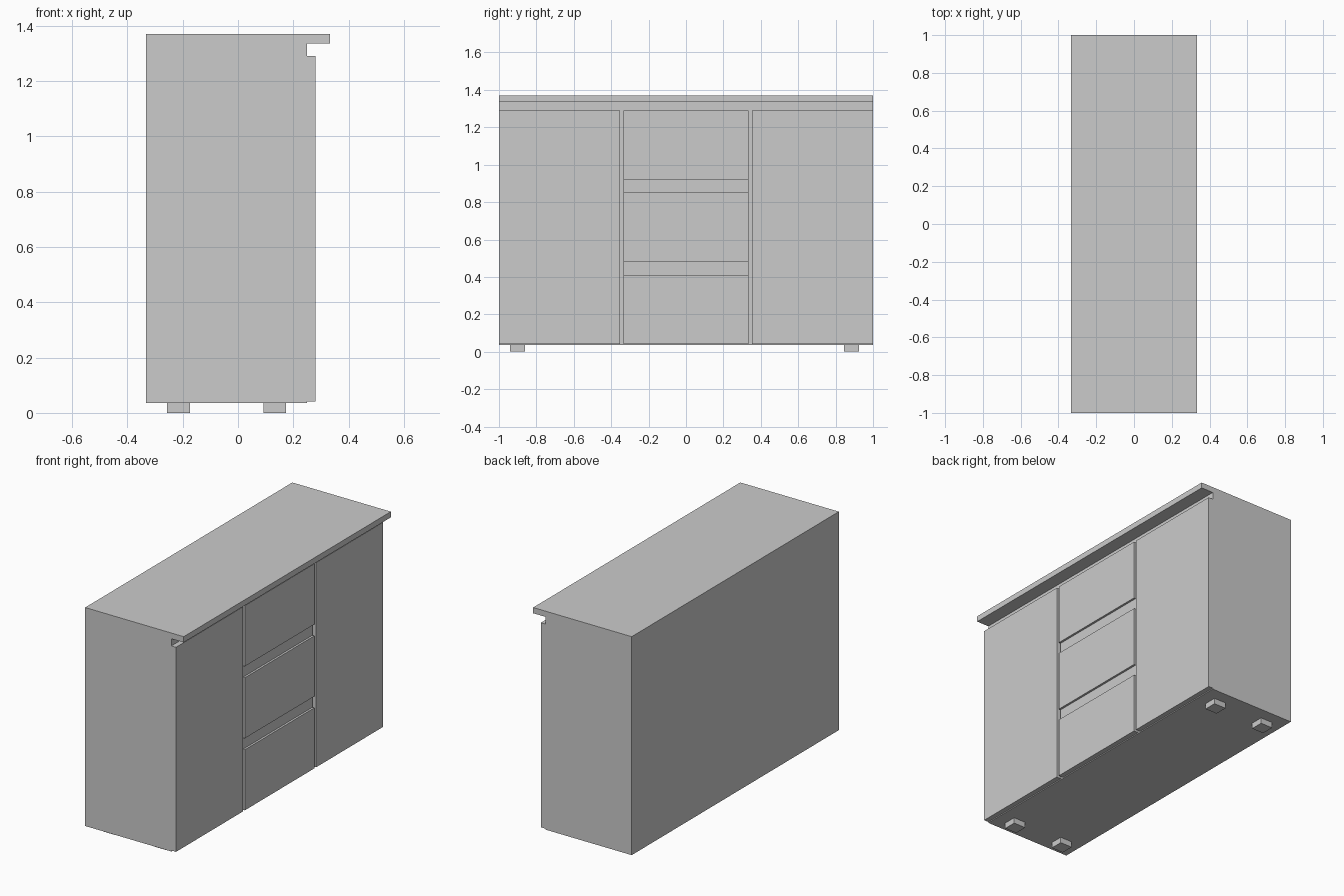
import bpy

if "Cube" in bpy.data.objects:
    bpy.data.objects.remove(bpy.data.objects["Cube"])


def box(name, x0, x1, y0, y1, z0, z1):
    """Axis-aligned box given by its limits."""
    bpy.ops.mesh.primitive_cube_add(
        size=1, location=((x0 + x1) / 2, (y0 + y1) / 2, (z0 + z1) / 2))
    ob = bpy.context.object
    ob.name = name
    ob.scale = (x1 - x0, y1 - y0, z1 - z0)
    bpy.ops.object.transform_apply(location=False, rotation=False, scale=True)
    return ob


BACK, CARCASS_FRONT, FACE, TOP_FRONT = -0.333, 0.25, 0.281, 0.333
BOTTOM, FRONT_BOTTOM, FRONT_TOP = 0.035, 0.041, 1.291
TOP_UNDERSIDE, TOP = 1.335, 1.37
DOOR_EDGE, DRAWER_EDGE = 0.353, 0.335

# Carcass and overhanging worktop
box("carcass", BACK, CARCASS_FRONT, -1, 1, BOTTOM, TOP_UNDERSIDE)
box("worktop", BACK, TOP_FRONT, -1, 1, TOP_UNDERSIDE, TOP)

# Doors on either side of the drawers
box("door_left", CARCASS_FRONT, FACE, -1, -DOOR_EDGE, FRONT_BOTTOM, FRONT_TOP)
box("door_right", CARCASS_FRONT, FACE, DOOR_EDGE, 1, FRONT_BOTTOM, FRONT_TOP)

# Three drawer fronts with recessed grip strips between them
gap = 0.07
height = (FRONT_TOP - FRONT_BOTTOM - 2 * gap) / 3
for i in range(3):
    z = FRONT_BOTTOM + i * (height + gap)
    box(f"drawer_front_{i + 1}", CARCASS_FRONT, FACE,
        -DRAWER_EDGE, DRAWER_EDGE, z, z + height)
    if i < 2:
        box(f"grip_strip_{i + 1}", CARCASS_FRONT, FACE - 0.013,
            -DRAWER_EDGE, DRAWER_EDGE, z + height, z + height + gap)

# Four block feet
for xn, x in (("back", -0.215), ("front", 0.133)):
    for yn, y in (("left", -0.9), ("right", 0.885)):
        box(f"foot_{xn}_{yn}", x - 0.041, x + 0.041, y - 0.04, y + 0.04, 0, BOTTOM)
